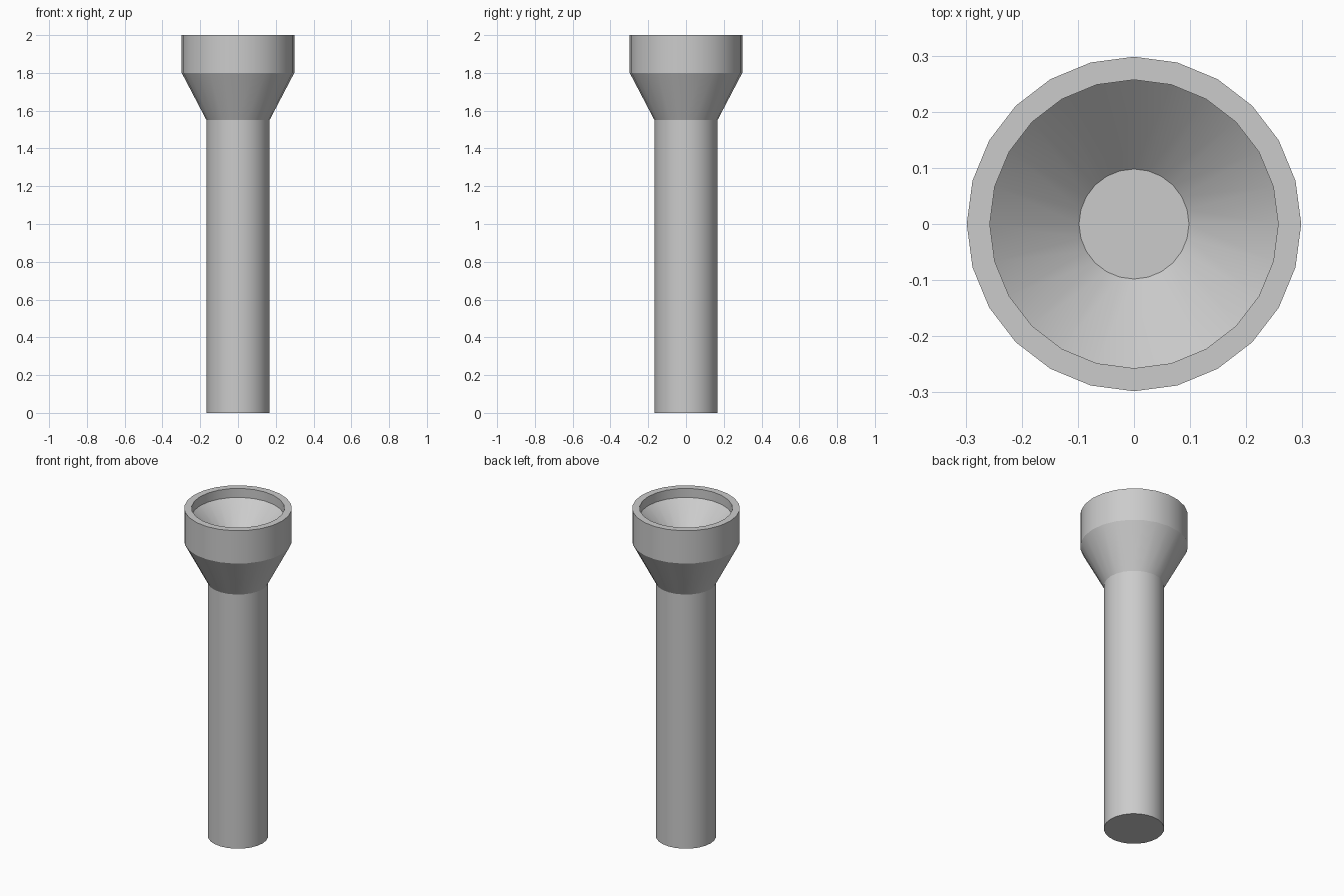
import bpy, bmesh
from math import cos, sin, tau, radians

if "Cube" in bpy.data.objects:
    bpy.data.objects.remove(bpy.data.objects["Cube"])

SIDES = 24


def lathe(name, profile):
    """Spin a (radius, z) profile around z and cap both ends."""
    bm = bmesh.new()
    rings = [[bm.verts.new((r * cos(tau * i / SIDES), r * sin(tau * i / SIDES), z))
              for i in range(SIDES)] for r, z in profile]
    for low, high in zip(rings, rings[1:]):
        for i in range(SIDES):
            j = (i + 1) % SIDES
            bm.faces.new((low[i], low[j], high[j], high[i]))
    bm.faces.new(rings[0][::-1])
    bm.faces.new(rings[-1])
    mesh = bpy.data.meshes.new(name)
    bm.to_mesh(mesh)
    bm.free()
    obj = bpy.data.objects.new(name, mesh)
    bpy.context.collection.objects.link(obj)
    bpy.context.view_layer.objects.active = obj
    obj.select_set(True)
    bpy.ops.object.shade_smooth_by_angle(angle=radians(20))
    obj.select_set(False)
    return obj


# Handle, flared head, rim and sunken reflector in one continuous shell
lathe("flashlight_body", [
    (0.167, 0.0), (0.167, 1.55),     # handle
    (0.298, 1.80), (0.298, 2.0),     # flared head
    (0.257, 2.0), (0.257, 1.945),    # rim and lip
    (0.098, 1.80),                   # reflector cone, capped by the bulb seat
])
